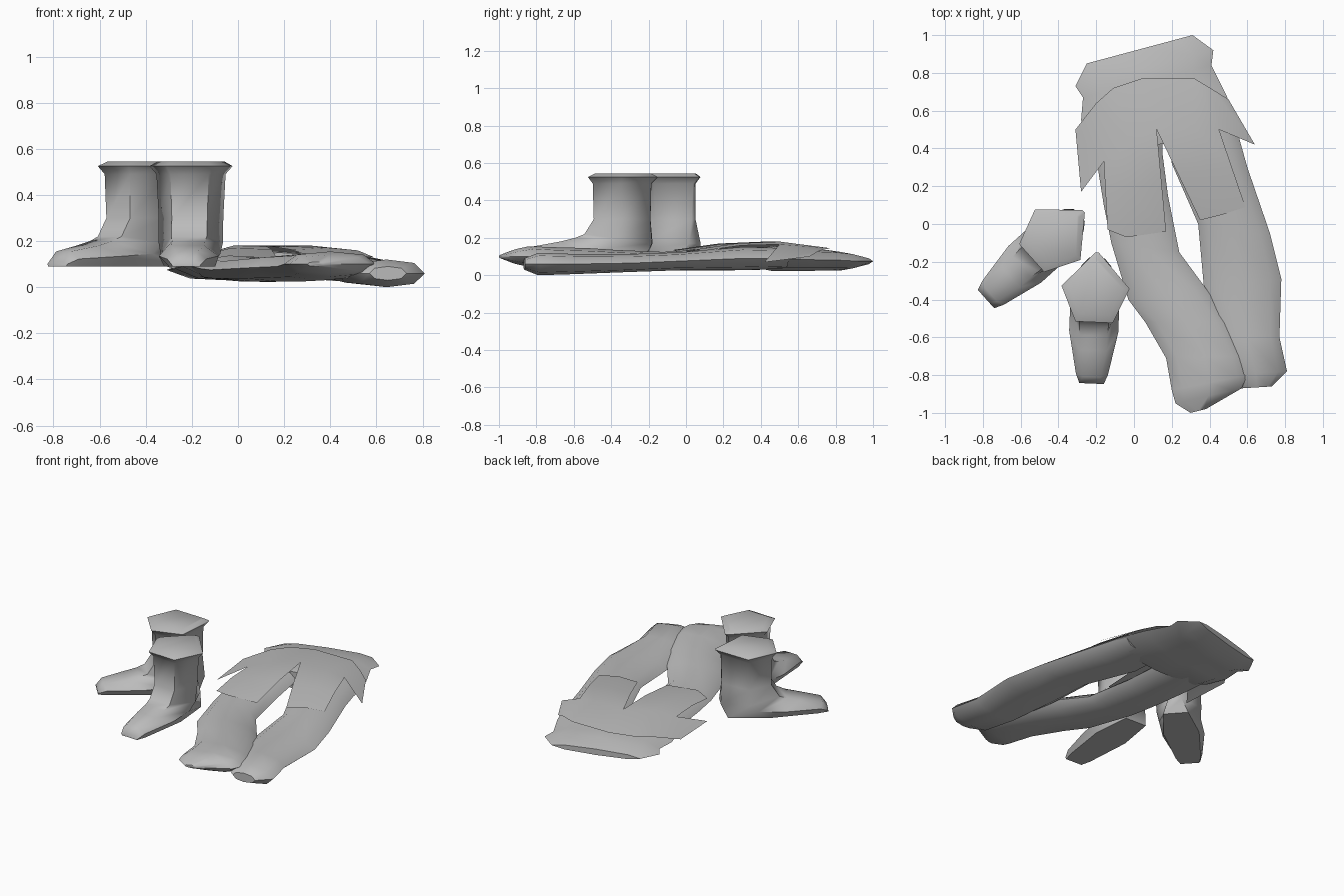
import bpy, bmesh
from mathutils import Vector

cube = bpy.data.objects.get("Cube")
if cube:
    bpy.data.objects.remove(cube, do_unlink=True)

GREY = (0.5, 0.5, 0.5, 1)
mat = bpy.data.materials.new("cloth_grey")
mat.use_nodes = True
mat.diffuse_color = GREY
bsdf = mat.node_tree.nodes["Principled BSDF"]
bsdf.inputs["Base Color"].default_value = GREY
bsdf.inputs["Roughness"].default_value = 0.8


def finish(name, bm, angle):
    """Turn a bmesh into a smooth shaded object."""
    mesh = bpy.data.meshes.new(name)
    bm.to_mesh(mesh)
    bm.free()
    obj = bpy.data.objects.new(name, mesh)
    bpy.context.collection.objects.link(obj)
    mesh.materials.append(mat)
    bpy.ops.object.select_all(action="DESELECT")
    obj.select_set(True)
    bpy.context.view_layer.objects.active = obj
    bpy.ops.object.shade_smooth_by_angle(angle=angle)
    return obj


def bridge(bm, rows, closed):
    """Join successive rows of points with quads."""
    rows = [[bm.verts.new(p) for p in row] for row in rows]
    n = len(rows[0])
    for a, b in zip(rows, rows[1:]):
        for i in range(n if closed else n - 1):
            j = (i + 1) % n
            bm.faces.new((a[i], a[j], b[j], b[i]))
    return rows


def loft(name, rings, angle=0.9):
    """Capped tube through closed rings."""
    bm = bmesh.new()
    rows = bridge(bm, rings, True)
    bm.faces.new(rows[0])
    bm.faces.new(rows[-1])
    bmesh.ops.recalc_face_normals(bm, faces=bm.faces)
    return finish(name, bm, angle)


# Flattened section: position across the cloth, height above its middle
SECTION = [(-1, 0), (-.72, .75), (0, 1), (.72, .75),
           (1, 0), (.72, -.75), (0, -1), (-.72, -.75)]


def cloth_tube(name, stations):
    """Each station: left edge x y, right edge x y, middle height, half thickness."""
    rings = []
    for x0, y0, x1, y1, z, h in stations:
        a, b = Vector((x0, y0, z)), Vector((x1, y1, z))
        rings.append([a.lerp(b, (s + 1) / 2) + Vector((0, 0, t * h)) for s, t in SECTION])
    return loft(name, rings)


# Trousers lying on their back
cloth_tube("trouser_hips", [
    (-.25, .85, .31, 1.0, .075, .02),
    (-.31, .73, .42, .92, .075, .05),
    (-.27, .67, .41, .84, .08, .055),
    (-.28, .55, .49, .68, .083, .06),
    (-.24, .42, .55, .5, .09, .067),
    (-.2, .4, .56, .45, .09, .06)])
cloth_tube("trouser_right_leg", [
    (-.22, .5, .15, .55, .09, .055),
    (-.2, .35, .15, .38, .09, .062),
    (-.16, .1, .18, .15, .08, .055),
    (-.12, -.1, .24, -.15, .075, .05),
    (-.03, -.4, .38, -.34, .08, .055),
    (.06, -.52, .5, -.52, .085, .06),
    (.17, -.71, .58, -.7, .09, .06),
    (.2, -.88, .6, -.8, .1, .055),
    (.22, -.95, .57, -.87, .1, .04),
    (.3, -1.0, .38, -.98, .1, .01)])
cloth_tube("trouser_left_leg", [
    (.19, .5, .53, .55, .09, .055),
    (.2, .32, .6, .3, .09, .062),
    (.34, 0, .72, -.05, .075, .048),
    (.37, -.33, .78, -.29, .065, .048),
    (.42, -.6, .77, -.6, .06, .054),
    (.48, -.8, .81, -.78, .06, .06),
    (.57, -.87, .73, -.86, .06, .03)])

# Torn cloth draped over the hips: yoke with side points, and two thigh panels
bm = bmesh.new()
yoke_top = [(-.31, .5, .09), (-.2, .64, .13), (-.11, .72, .14),
            (.04, .77, .145), (.32, .77, .145), (.5, .66, .1)]
yoke_hem = [(-.28, .17, .08), (-.16, .33, .14), (-.02, .42, .18),
            (.12, .5, .18), (.32, .5, .18), (.45, .5, .165), (.64, .42, .07)]
yoke_top.insert(5, (.42, .71, .13))
bridge(bm, [yoke_top, yoke_hem], False)
right_hem = [(-.14, -.03, .12), (-.04, -.07, .135), (.17, -.04, .125)]
left_hem = [(.35, .02, .12), (.47, .05, .138), (.59, .09, .13)]
for top, hem in ((yoke_hem[1:4], right_hem), (yoke_hem[3:6], left_hem)):
    middle = [Vector(a).lerp(Vector(b), .5) + Vector((0, 0, .012)) for a, b in zip(top, hem)]
    bridge(bm, [top, middle, hem], False)
bmesh.ops.remove_doubles(bm, verts=bm.verts, dist=.001)
bm.normal_update()
bmesh.ops.reverse_faces(bm, faces=[f for f in bm.faces if f.normal.z < 0])
finish("hip_cloth", bm, 1.0)

# Boot stations: heel side u z, toe side u z, half width, width share at the heel side
BOOT = [
    (-.18, .545, .11, .545, .145, .05),
    (-.22, .525, .15, .525, .18, .05),
    (-.185, .49, .125, .49, .15, .05),
    (-.18, .3, .12, .3, .14, .1),
    (-.19, .17, .17, .22, .14, .3),
    (-.15, .09, .22, .2, .13, .6),
    (.1, .09, .3, .18, .13, .85),
    (.41, .09, .44, .155, .085, .9),
    (.475, .09, .475, .11, .065, .9)]


def boot(name, x, y, toward):
    ahead = Vector((*toward, 0)).normalized()
    side = Vector((-ahead.y, ahead.x, 0))
    origin = Vector((x, y, 0))
    rings = []
    for u0, z0, u1, z1, w, heel in BOOT:
        ring = []
        for t, s in ((0, heel), (.5, 1), (1, .55), (1, -.55), (.5, -1), (0, -heel)):
            u, z = u0 + (u1 - u0) * t, z0 + (z1 - z0) * t
            ring.append(origin + ahead * u + side * s * w + Vector((0, 0, z)))
        rings.append(ring)
    loft(name, rings, 1.0)


boot("right_boot", -.43, -.08, (-.345, -.31))
boot("left_boot", -.205, -.37, (-.02, -.48))
